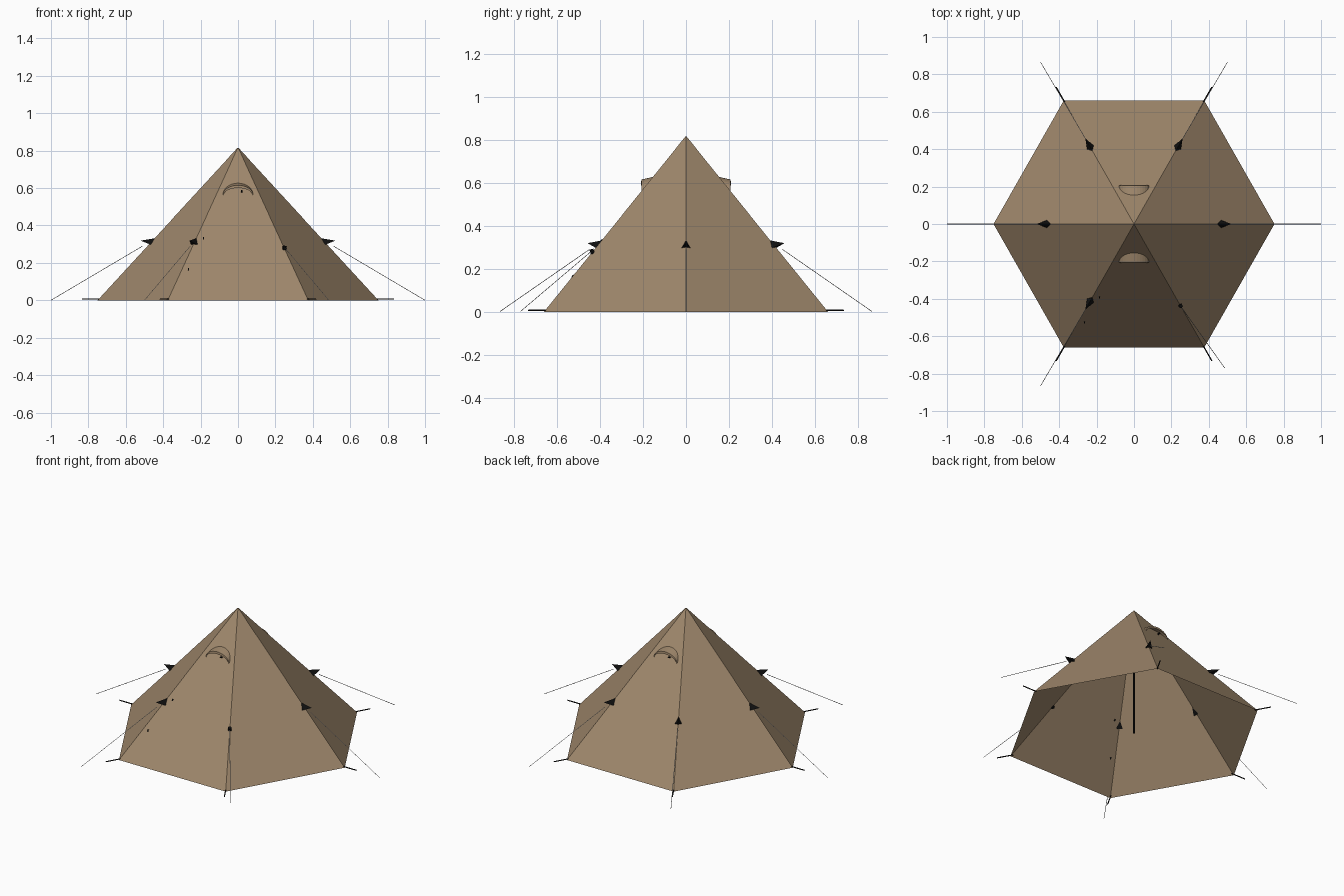
import bpy, bmesh, math
from mathutils import Vector

if "Cube" in bpy.data.objects:
    bpy.data.objects.remove(bpy.data.objects["Cube"])

R, H = 0.75, 0.815          # corner radius and apex height
SY = 1.015                  # slight stretch front to back

def material(name, rgb):
    m = bpy.data.materials.new(name)
    m.diffuse_color = (*rgb, 1)
    m.use_nodes = True
    m.node_tree.nodes["Principled BSDF"].inputs["Base Color"].default_value = m.diffuse_color
    return m


CANVAS = material("tan canvas", (0.345, 0.243, 0.148))
BLACK = material("black", (0.005, 0.005, 0.005))
CORD = material("light grey cord", (0.6, 0.6, 0.6))


def mesh_object(name, verts, faces, mat):
    me = bpy.data.meshes.new(name)
    me.from_pydata(verts, [], faces)
    bm = bmesh.new()
    bm.from_mesh(me)
    bmesh.ops.recalc_face_normals(bm, faces=bm.faces)
    bm.to_mesh(me)
    bm.free()
    me.materials.append(mat)
    ob = bpy.data.objects.new(name, me)
    bpy.context.collection.objects.link(ob)
    return ob


def rod(name, p, q, radius, mat, sides=5):
    p, q = Vector(p), Vector(q)
    bpy.ops.mesh.primitive_cylinder_add(vertices=sides, radius=radius,
                                        depth=(q - p).length, location=(p + q) / 2)
    ob = bpy.context.object
    ob.name = name
    ob.rotation_euler = (q - p).to_track_quat('Z', 'Y').to_euler()
    ob.data.materials.append(mat)
    return ob


def polar(r, k, z, side=0.0):
    """Point at radius r along corner k, moved sideways by side."""
    a = math.radians(60 * k)
    return (r * math.cos(a) - side * math.sin(a),
            (r * math.sin(a) + side * math.cos(a)) * SY, z)


def edge(k, z, out=0.0):
    """Point on the corner ridge k at height z."""
    return polar(R * (1 - z / H) + out, k, z)


# Canvas: open six-sided pyramid
mesh_object("canvas", [edge(k, 0) for k in range(6)] + [(0, 0, H)],
            [(k, (k + 1) % 6, 6) for k in range(6)], CANVAS)

# Centre pole
rod("centre_pole", (0, 0, 0), (0, 0, H - 0.02), 0.005, BLACK, 8)

for k in range(6):
    # Overlapping outer panels: lower wall, upper wall and peak cap
    for name, z0, z1, out in (("lower_panel", 0.0, 0.445, 0.001),
                              ("upper_panel", 0.445, 0.755, 0.002),
                              ("peak_panel", 0.755, H - 0.001, 0.003)):
        mesh_object(name, [edge(k, z0, out), edge(k + 1, z0, out),
                           edge(k + 1, z1, out), edge(k, z1, out)],
                    [(0, 1, 2, 3)], CANVAS)

    # Ground stake
    rod("stake", polar(0.735, k, 0.006), polar(0.833, k, 0.006), 0.0035, BLACK)

    # Guy line and its folded patch; the front right one is tied lower
    low = k == 5
    dz = -0.035 if low else 0.0
    zc = 0.315 + dz
    r0 = R * (1 - zc / H)
    if low:
        rod("guy_line", polar(r0 + 0.01, k, zc), (0.485, -0.77, 0.001), 0.0015, CORD, 4)
        rod("guy_toggle", polar(r0, k, zc - 0.011), polar(r0 + 0.008, k, zc + 0.009),
            0.011, BLACK, 6)
        continue
    rod("guy_line", polar(r0 + 0.05, k, 0.29), (*[c / (1, SY)[i] for i, c in
        enumerate(polar(0.999, k, 0)[:2])], 0.001), 0.0015, CORD, 4)
    mesh_object("guy_patch",
                [polar(r0 - 0.022, k, zc + 0.018),
                 polar(r0 + 0.006, k, zc - 0.018, 0.02),
                 polar(r0 + 0.006, k, zc - 0.018, -0.02),
                 polar(r0 + 0.06, k, zc + 0.004)],
                [(0, 1, 3), (0, 3, 2), (1, 2, 3), (0, 2, 1)], BLACK)

# Vent hoods on the front and back panels
N = 16
A = R * SY * math.cos(math.pi / 6)
for sgn, side in ((-1, "front"), (1, "back")):
    rows = [[], [], []]
    for i in range(N + 1):
        t = math.pi * i / N
        x, u = 0.082 * math.cos(t), math.sin(t)
        zb = 0.56 + 0.067 * u
        rows[0].append((x, sgn * A * (1 - zb / H), zb))
        rows[1].append((x, sgn * (0.206 + 0.001 * u), 0.56 + 0.055 * u))
        rows[2].append((x * 0.97, sgn * (0.206 + 0.003 * u), 0.558 + 0.043 * u))
    strip = [(i, i + 1, N + 2 + i, N + 1 + i) for i in range(N)]
    mesh_object(side + "_vent_hood", rows[0] + rows[1] + rows[2],
                strip + [tuple(v + N + 1 for v in f) for f in strip], CANVAS)
    # Prop that holds the vent open
    rod(side + "_vent_prop", (-sgn * 0.02, sgn * 0.188, 0.578),
        (-sgn * 0.02, sgn * 0.206, 0.586), 0.005, BLACK, 6)

# Door zip pulls beside the front left ridge
for x, z in ((-0.185, 0.33), (-0.265, 0.165)):
    y = -A * (1 - z / H) - 0.004
    rod("zip_pull", (x, y, z - 0.006), (x, y + 0.008, z + 0.006), 0.004, BLACK, 6)
